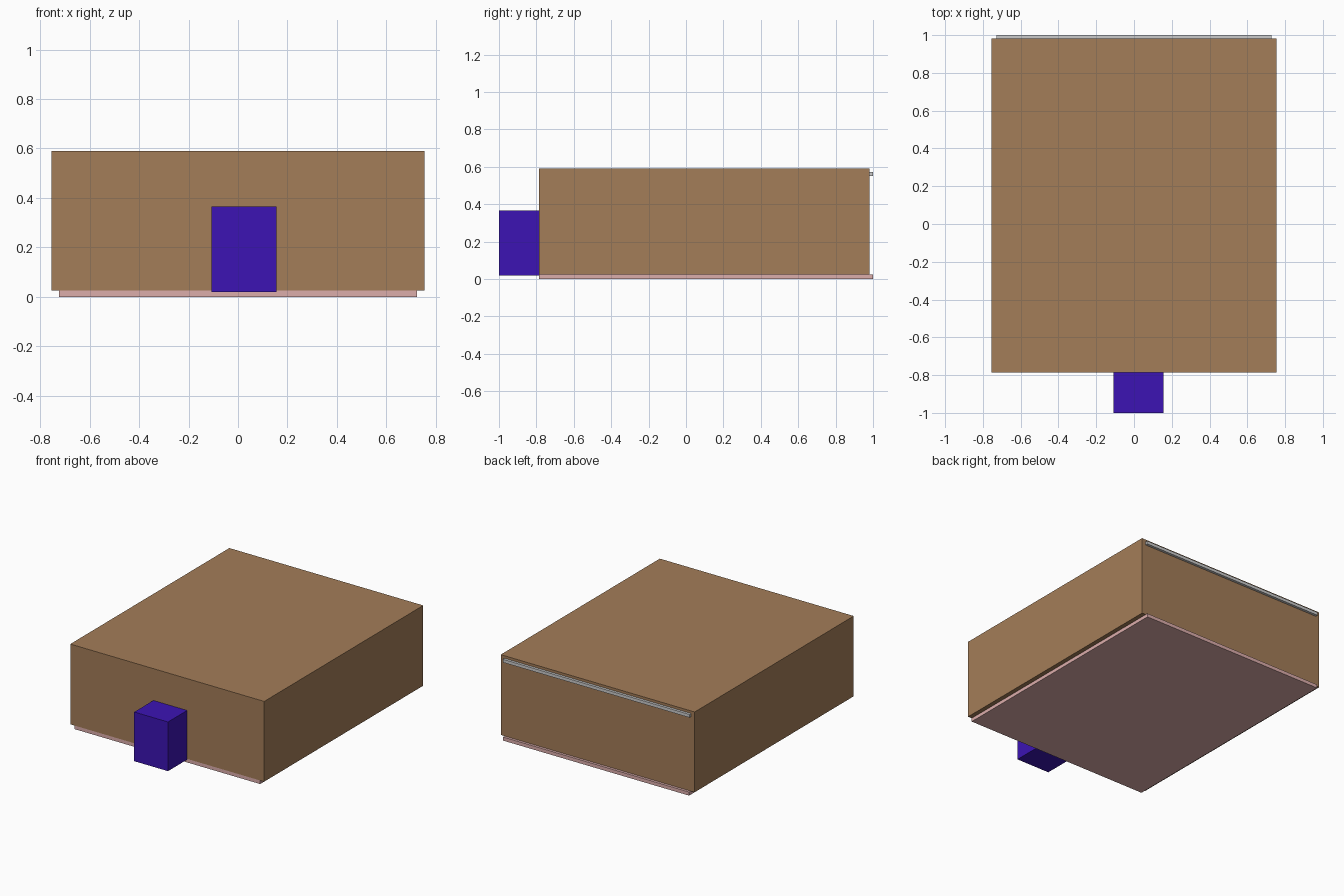
import bpy

if "Cube" in bpy.data.objects:
    bpy.data.objects.remove(bpy.data.objects["Cube"])


def material(name, rgb):
    mat = bpy.data.materials.new(name)
    mat.diffuse_color = (*rgb, 1)
    mat.use_nodes = True
    mat.node_tree.nodes["Principled BSDF"].inputs["Base Color"].default_value = mat.diffuse_color
    return mat


def box(name, low, high, mat=None):
    center = [(a + b) / 2 for a, b in zip(low, high)]
    bpy.ops.mesh.primitive_cube_add(size=1, location=center)
    obj = bpy.context.object
    obj.name = name
    obj.scale = [b - a for a, b in zip(low, high)]
    bpy.ops.object.transform_apply(location=False, rotation=False, scale=True)
    if mat:
        obj.data.materials.append(mat)
    return obj


brown = material("brown", (0.37, 0.205, 0.098))
pink = material("pink", (0.72, 0.42, 0.41))
purple = material("purple", (0.045, 0.007, 0.456))

# Main body
box("body", (-0.755, -0.787, 0.025), (0.755, 0.982, 0.59), brown)
# Thin base plate, inset at the sides and reaching past the back
box("base_plate", (-0.724, -0.787, 0), (0.724, 1.0, 0.025), pink)
# Narrow strip along the top of the back
box("back_strip", (-0.727, 0.982, 0.55), (0.727, 1.0, 0.572))
# Front block, slightly off centre
box("front_block", (-0.108, -1.0, 0.02), (0.155, -0.787, 0.366), purple)
